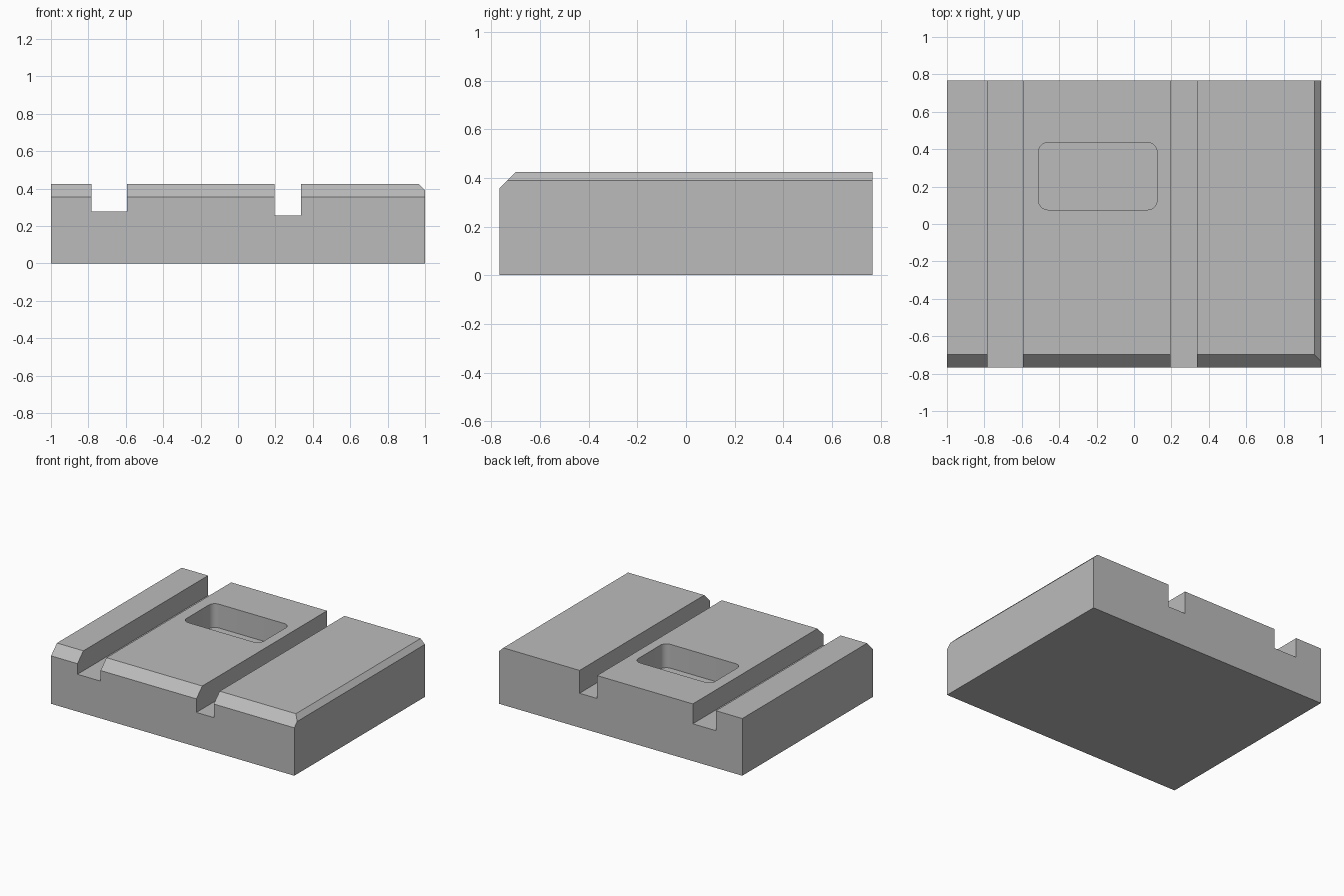
import bpy
import bmesh
import math
from mathutils import Vector

cube = bpy.data.objects.get("Cube")
if cube:
    bpy.data.objects.remove(cube, do_unlink=True)

HX, HY, TOP = 1.0, 0.767, 0.425

grey = bpy.data.materials.new("Machined grey")
grey.use_nodes = True
COLOUR = (0.5, 0.5, 0.5, 1.0)
grey.diffuse_color = COLOUR
grey.node_tree.nodes["Principled BSDF"].inputs["Base Color"].default_value = COLOUR


def prism(name, points, direction):
    """Extrude a closed planar outline along a direction."""
    bm = bmesh.new()
    face = bm.faces.new([bm.verts.new(p) for p in points])
    ext = bmesh.ops.extrude_face_region(bm, geom=[face], use_keep_orig=True)
    moved = [g for g in ext["geom"] if isinstance(g, bmesh.types.BMVert)]
    bmesh.ops.translate(bm, verts=moved, vec=Vector(direction))
    bmesh.ops.recalc_face_normals(bm, faces=bm.faces[:])
    mesh = bpy.data.meshes.new(name)
    bm.to_mesh(mesh)
    bm.free()
    mesh.materials.append(grey)
    obj = bpy.data.objects.new(name, mesh)
    bpy.context.collection.objects.link(obj)
    return obj


def rounded_rect(x0, x1, y0, y1, z, r, steps=8):
    corners = [(x1 - r, y1 - r), (x0 + r, y1 - r), (x0 + r, y0 + r), (x1 - r, y0 + r)]
    return [(cx + r * math.cos(a), cy + r * math.sin(a), z)
            for q, (cx, cy) in enumerate(corners)
            for a in [math.pi / 2 * (q + i / steps) for i in range(steps + 1)]]


# Block: front outline with two grooves and a bevelled side edge
outline = [(-HX, 0), (HX, 0), (HX, 0.39), (0.965, TOP)]
for left, right, floor in [(0.195, 0.338, 0.255), (-0.783, -0.593, 0.277)]:
    outline += [(right, TOP), (right, floor), (left, floor), (left, TOP)]
outline.append((-HX, TOP))
block = prism("grooved_block", [(x, -HY, z) for x, z in outline], (0, 2 * HY, 0))

# Cutters: front edge bevel and the rounded pocket
c, e = 0.069, 0.05
bevel = prism("front_bevel_cutter",
              [(-1.1, -HY - e, TOP - c - e), (-1.1, -HY + c + e, TOP + e),
               (-1.1, -HY - e, TOP + e)], (2.2, 0, 0))
pocket = prism("pocket_cutter",
               rounded_rect(-0.51, 0.123, 0.076, 0.435, 0.248, 0.05), (0, 0, 0.3))

for cutter in (bevel, pocket):
    cutter.hide_render = True
    mod = block.modifiers.new(cutter.name, 'BOOLEAN')
    mod.operation = 'DIFFERENCE'
    mod.solver = 'EXACT'
    mod.object = cutter

# Bake the cuts and drop the cutters
deps = bpy.context.evaluated_depsgraph_get()
result = bpy.data.meshes.new_from_object(block.evaluated_get(deps))
block.modifiers.clear()
block.data = result
for cutter in (bevel, pocket):
    bpy.data.objects.remove(cutter, do_unlink=True)

# Smooth pocket corners, crisp edges elsewhere
bpy.ops.object.select_all(action='DESELECT')
block.select_set(True)
bpy.context.view_layer.objects.active = block
bpy.ops.object.shade_smooth_by_angle(angle=math.radians(30))
